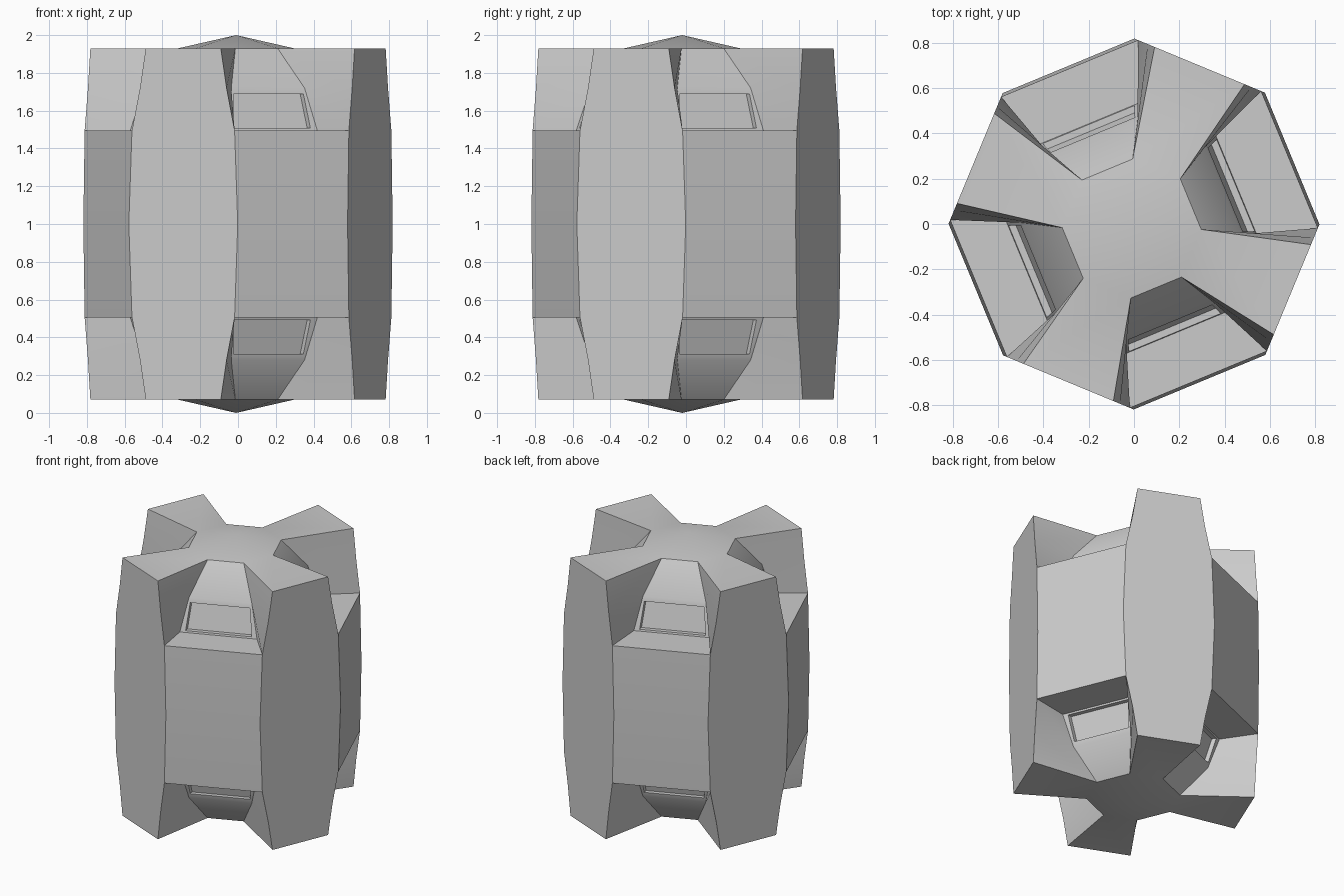
import bpy, bmesh
from math import radians, cos, sin
from mathutils import Vector

if "Cube" in bpy.data.objects:
    bpy.data.objects.remove(bpy.data.objects["Cube"])

CORE = Vector((-0.01, -0.02))      # core axis sits slightly off the shell centre
MID, SHELF, KINK, TOP, APEX = 1.0, 1.495, 1.72, 1.93, 2.0
RIB = 0.757                        # rib face distance from the axis
# half width of the rib face at each height
RIB_W = {MID: 0.312, SHELF: 0.294, KINK: 0.248, TOP: 0.215}

bm = bmesh.new()
flip = False                       # True while building the lower half


def polar(angle, dist, side, z, centre=Vector((0, 0))):
    """Point at a distance along an angle, shifted sideways."""
    a = radians(angle)
    return Vector((cos(a) * dist - sin(a) * side + centre.x,
                   sin(a) * dist + cos(a) * side + centre.y, z))


def face(*pts):
    vs = [bm.verts.new((p.x, p.y, 2 - p.z if flip else p.z)) for p in pts]
    return bm.faces.new(vs)


def rib_edge(angle, s, z):
    return polar(angle, RIB, s * RIB_W[z], z)


def strip(a, b, closed=False):
    """Quads between two matching point rows."""
    n = len(a)
    for i in range(n if closed else n - 1):
        j = (i + 1) % n
        face(a[i], a[j], b[j], b[i])


def core(angle, s, dist, half, z):
    return polar(angle, dist, s * half, z, CORE)


def build_bay(angle):
    """Recessed bay: outer panel, shelf, sloped core wall with a slot."""
    out, inn = {}, {}
    for s in (-1, 1):
        out[s] = {z: rib_edge(angle + 45 * s, -s, z) for z in RIB_W}
        inn[s] = {SHELF: core(angle, s, 0.50, 0.258, SHELF),
                  KINK: core(angle, s, 0.44, 0.21, KINK),
                  TOP: core(angle, s, 0.282, 0.121, TOP)}
        # flank of the neighbouring rib
        strip([out[s][z] for z in (SHELF, KINK, TOP)],
              [inn[s][z] for z in (SHELF, KINK, TOP)])
    l, r = -1, 1
    face(out[l][MID], out[r][MID], out[r][SHELF], out[l][SHELF])
    face(out[l][SHELF], out[r][SHELF], inn[r][SHELF], inn[l][SHELF])
    face(inn[l][KINK], inn[r][KINK], inn[r][TOP], inn[l][TOP])
    # slot pocket
    wall = [inn[l][SHELF], inn[r][SHELF], inn[r][KINK], inn[l][KINK]]
    corners = ((l, 0.497, 0.22, 1.507), (r, 0.497, 0.22, 1.507),
               (r, 0.448, 0.2, 1.688), (l, 0.448, 0.2, 1.688))
    rim = [core(angle, *c) for c in corners]
    back = [core(angle, s, d - 0.03, h - 0.006, z) for s, d, h, z in corners]
    strip(wall, rim, True)
    strip(rim, back, True)
    face(*back)
    # cone facet above the bay
    face(inn[l][TOP], inn[r][TOP], Vector((CORE.x, CORE.y, APEX)))


def build_rib(angle):
    """Full-height rib face with its flat cap running in to the cone."""
    heights = (MID, SHELF, KINK, TOP)
    left = [rib_edge(angle, -1, z) for z in heights]
    right = [rib_edge(angle, 1, z) for z in heights]
    face(*left, *reversed(right))
    a = core(angle - 45, 1, 0.282, 0.121, TOP)
    b = core(angle + 45, -1, 0.282, 0.121, TOP)
    face(left[-1], right[-1], b, a)
    face(a, b, Vector((CORE.x, CORE.y, APEX)))


for flip in (False, True):
    for k in range(4):
        build_bay(22.5 + 90 * k)
        build_rib(67.5 + 90 * k)

bmesh.ops.remove_doubles(bm, verts=bm.verts, dist=0.0005)
bmesh.ops.recalc_face_normals(bm, faces=bm.faces)

mesh = bpy.data.meshes.new("ribbed_container")
bm.to_mesh(mesh)
bm.free()
obj = bpy.data.objects.new("ribbed_container", mesh)
bpy.context.collection.objects.link(obj)
bpy.context.view_layer.objects.active = obj
obj.select_set(True)
bpy.ops.object.shade_smooth_by_angle(angle=radians(30))
